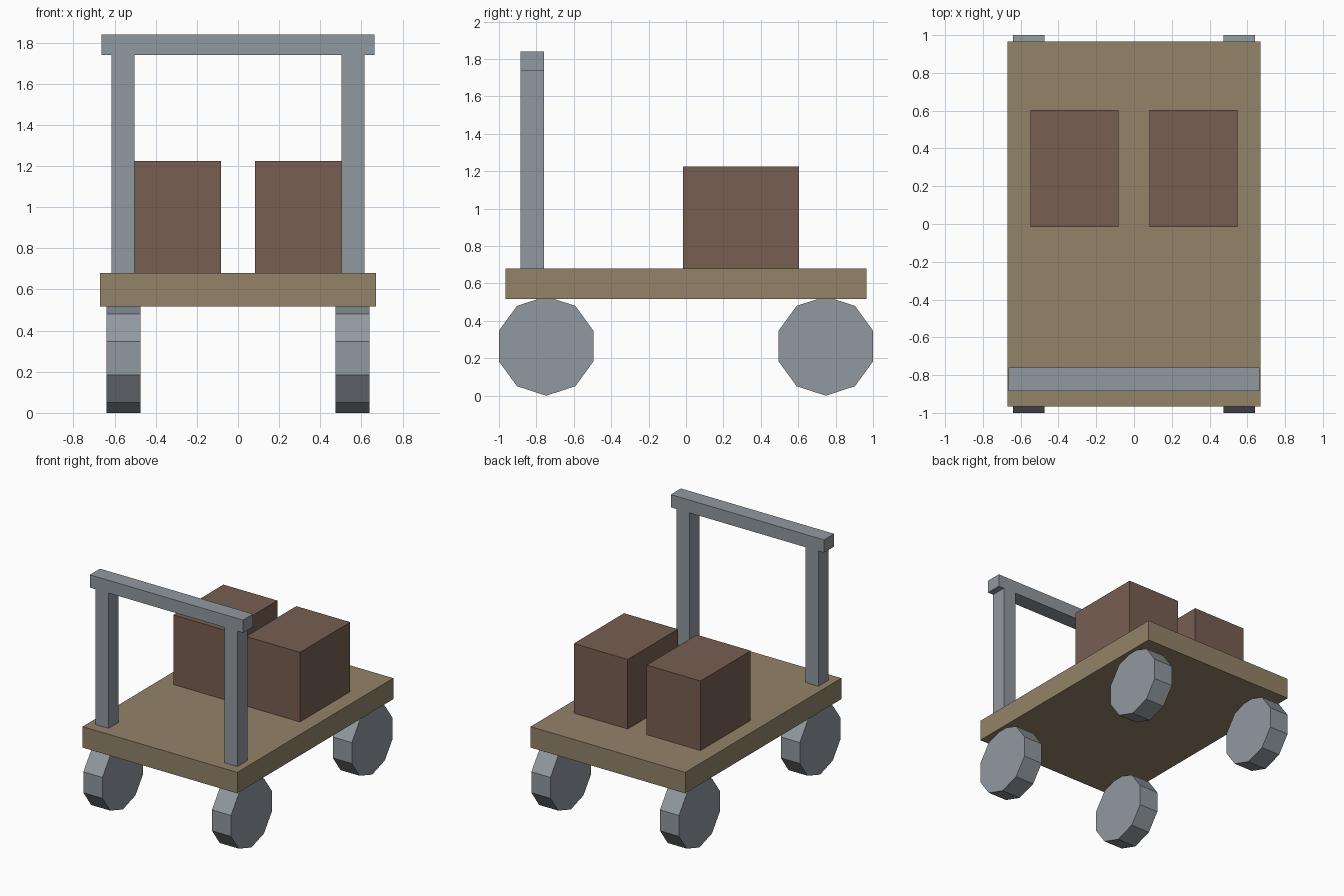
import bpy
import bmesh
import math

if "Cube" in bpy.data.objects:
    bpy.data.objects.remove(bpy.data.objects["Cube"])


def material(name, rgb):
    m = bpy.data.materials.new(name)
    m.diffuse_color = (*rgb, 1.0)
    m.use_nodes = True
    m.node_tree.nodes["Principled BSDF"].inputs["Base Color"].default_value = m.diffuse_color
    return m


METAL = material("grey metal", (0.283, 0.319, 0.352))
WOOD = material("tan wood", (0.292, 0.227, 0.141))
CRATE = material("brown crate", (0.184, 0.112, 0.083))


def finish(name, bm, mat):
    bmesh.ops.recalc_face_normals(bm, faces=bm.faces)
    mesh = bpy.data.meshes.new(name)
    bm.to_mesh(mesh)
    bm.free()
    mesh.materials.append(mat)
    obj = bpy.data.objects.new(name, mesh)
    bpy.context.collection.objects.link(obj)
    return obj


def box(name, x, y, z, mat):
    """Box from (min, max) ranges on each axis."""
    bm = bmesh.new()
    bmesh.ops.create_cube(bm, size=1.0)
    for v in bm.verts:
        for i, (lo, hi) in enumerate((x, y, z)):
            v.co[i] = lo if v.co[i] < 0 else hi
    return finish(name, bm, mat)


def wheel(name, x, y, radius=0.2655, width=0.165, sides=10):
    """Flat-sided wheel on an x axle, with one corner on the ground."""
    bm = bmesh.new()
    ring = []
    for k in range(sides):
        a = -math.pi / 2 + k * math.tau / sides
        ring.append(bm.verts.new((x - width / 2,
                                  y + radius * math.cos(a),
                                  radius + radius * math.sin(a))))
    face = bm.faces.new(ring)
    ext = bmesh.ops.extrude_face_region(bm, geom=[face], use_keep_orig=True)
    moved = [g for g in ext["geom"] if isinstance(g, bmesh.types.BMVert)]
    bmesh.ops.translate(bm, verts=moved, vec=(width, 0, 0))
    return finish(name, bm, METAL)


# Deck
box("deck", (-0.67, 0.67), (-0.966, 0.966), (0.516, 0.68), WOOD)

# Push handle bar
box("handle_bar", (-0.664, 0.664), (-0.885, -0.76), (1.74, 1.84), METAL)

# Mirrored parts: posts, crates and wheels
for side, s in (("left", -1), ("right", 1)):
    box(f"{side}_handle_post", sorted((s * 0.503, s * 0.615)),
        (-0.885, -0.76), (0.67, 1.74), METAL)
    box(f"{side}_crate", sorted((s * 0.082, s * 0.549)),
        (-0.017, 0.604), (0.68, 1.225), CRATE)
    for end, e in (("front", -1), ("back", 1)):
        wheel(f"{end}_{side}_wheel", s * 0.557, e * 0.7475)
